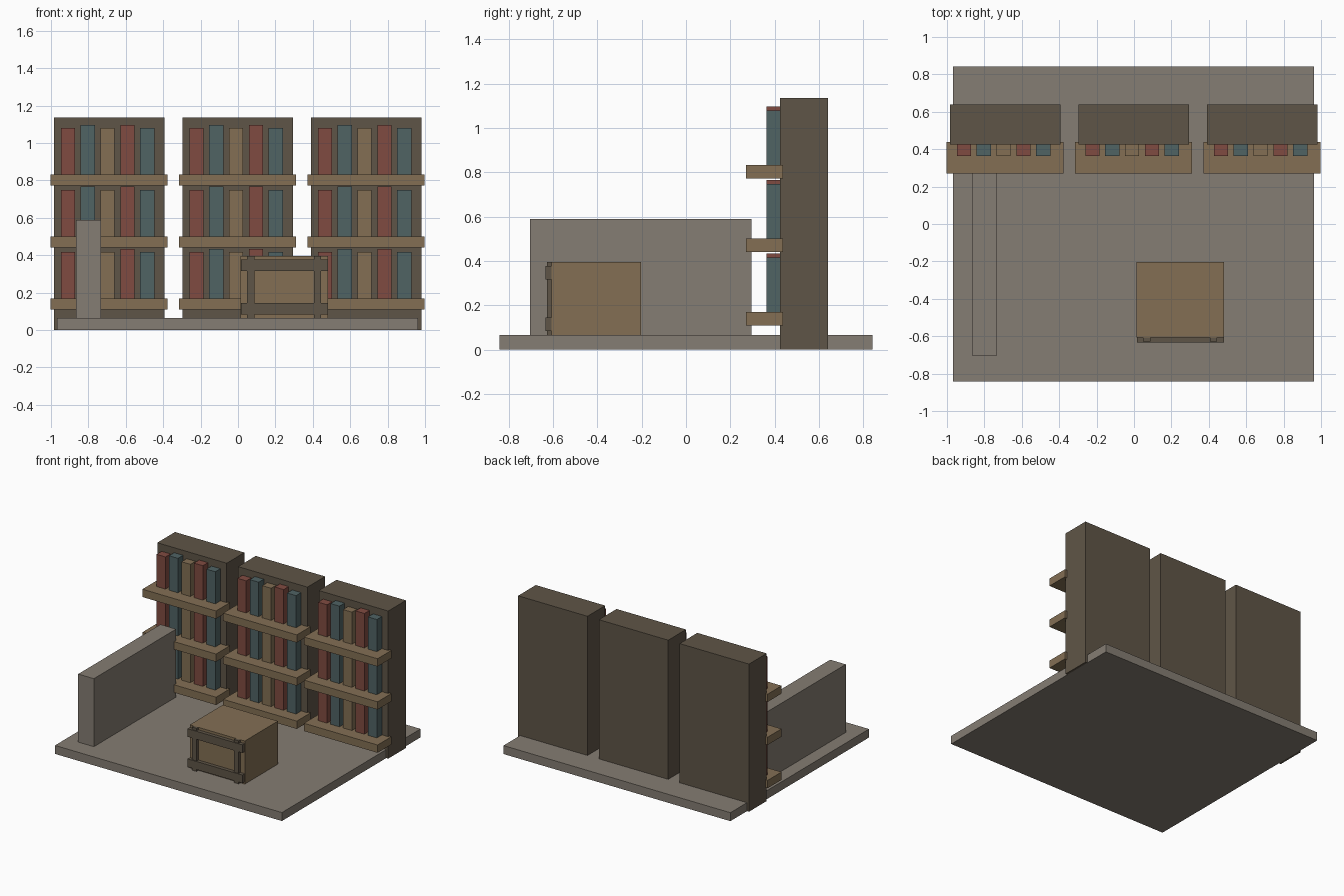
import bpy

if "Cube" in bpy.data.objects:
    bpy.data.objects.remove(bpy.data.objects["Cube"])


def lin(c):
    c /= 255
    return c / 12.92 if c <= 0.04045 else ((c + 0.055) / 1.055) ** 2.4


def material(name, r, g, b):
    m = bpy.data.materials.new(name)
    m.diffuse_color = (lin(r), lin(g), lin(b), 1)
    m.use_nodes = True
    m.node_tree.nodes["Principled BSDF"].inputs["Base Color"].default_value = m.diffuse_color
    return m


STONE = material("grey stone", 133, 125, 115)
DARK = material("dark wood", 95, 85, 71)
TAN = material("tan wood", 131, 111, 84)
RED = material("red cloth", 128, 75, 65)
TEAL = material("teal cloth", 80, 99, 100)


def box(name, x, y, z, mat):
    """Axis-aligned box from (min, max) ranges."""
    bpy.ops.mesh.primitive_cube_add(size=1, location=[sum(r) / 2 for r in (x, y, z)])
    ob = bpy.context.object
    ob.name = name
    ob.scale = [r[1] - r[0] for r in (x, y, z)]
    bpy.ops.object.transform_apply(location=False, rotation=False, scale=True)
    ob.data.materials.append(mat)
    return ob


# Floor slab and low wall
box("floor", (-0.967, 0.963), (-0.842, 0.842), (0, 0.065), STONE)
box("low_wall", (-0.866, -0.733), (-0.704, 0.295), (0.065, 0.588), STONE)

# Three bookcases, each with three shelves of five books
BOOKS = [RED, TEAL, TAN, RED, TEAL]
for cx in (-0.689, -0.002, 0.685):
    box("bookcase_back", (cx - 0.295, cx + 0.295), (0.425, 0.64), (0, 1.135), DARK)
    for z in (0.109, 0.441, 0.772):
        box("shelf", (cx - 0.313, cx + 0.313), (0.27, 0.438), (z, z + 0.06), TAN)
        for i, mat in enumerate(BOOKS):
            bx = cx - 0.22 + i * 0.106
            height = 0.265 if i % 2 else 0.247
            box("book", (bx - 0.038, bx + 0.038), (0.363, 0.43),
                (z + 0.06, z + 0.06 + height), mat)

# Crate with a dark frame on its front
box("crate", (0.014, 0.482), (-0.606, -0.204), (0.065, 0.396), TAN)
for z in (0.083, 0.315):
    box("crate_rail", (0.015, 0.481), (-0.634, -0.606), (z, z + 0.062), DARK)
for x in (0.048, 0.406):
    box("crate_post", (x, x + 0.039), (-0.628, -0.606), (0.065, 0.396), DARK)
